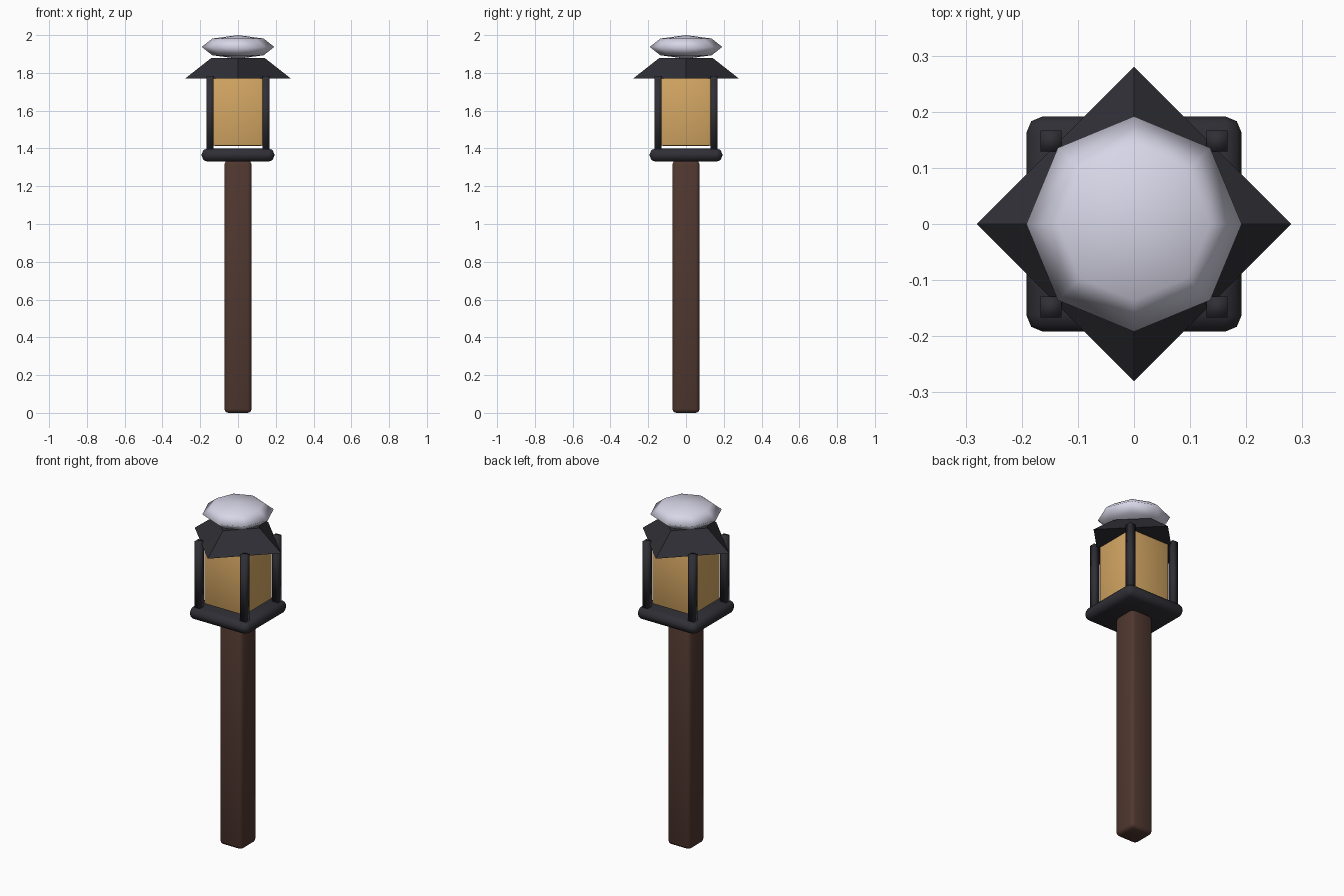
import bpy, math

if "Cube" in bpy.data.objects:
    bpy.data.objects.remove(bpy.data.objects["Cube"])


def material(name, rgb):
    m = bpy.data.materials.new(name)
    m.diffuse_color = (*rgb, 1)
    m.use_nodes = True
    m.node_tree.nodes["Principled BSDF"].inputs["Base Color"].default_value = m.diffuse_color
    return m


wood = material("dark_wood", (0.080, 0.039, 0.029))
metal = material("dark_metal", (0.028, 0.028, 0.036))
glass = material("amber_glass", (0.66, 0.385, 0.125))
snow = material("snow", (0.70, 0.69, 0.82))


def finish(ob, name, mat):
    ob.name = name
    ob.data.materials.append(mat)
    for p in ob.data.polygons:
        p.use_smooth = True
    return ob


def box(name, mat, half, z0, z1, x=0, y=0, bevel=0.0):
    bpy.ops.mesh.primitive_cube_add(size=1, location=(x, y, (z0 + z1) / 2))
    ob = bpy.context.object
    ob.scale = (2 * half, 2 * half, z1 - z0)
    bpy.ops.object.transform_apply(location=False, rotation=False, scale=True)
    finish(ob, name, mat)
    if bevel:
        mod = ob.modifiers.new("rounded_edges", 'BEVEL')
        mod.width = bevel
        mod.segments = 2
        mod.limit_method = 'NONE'
    return ob


# Wooden pole and the tray on top of it
box("pole", wood, 0.072, 0.0, 1.335, bevel=0.02)
box("tray", metal, 0.192, 1.33, 1.40, bevel=0.03)

# Glowing panes
box("lamp_glass", glass, 0.13, 1.414, 1.785, bevel=0.006)

# Four corner bars
for i, (sx, sy) in enumerate([(-1, -1), (1, -1), (1, 1), (-1, 1)]):
    box(f"corner_bar_{i + 1}", metal, 0.0185, 1.385, 1.783, sx * 0.148, sy * 0.148)

# Four-sided roof, its corners pointing along the axes
bpy.ops.mesh.primitive_cone_add(vertices=4, radius1=0.28, radius2=0.14,
                                depth=0.11, location=(0, 0, 1.825))
finish(bpy.context.object, "roof", metal)
bpy.ops.object.shade_smooth_by_angle(angle=math.radians(40))

# Flattened snow cap
bpy.ops.mesh.primitive_uv_sphere_add(segments=8, ring_count=4, radius=1,
                                     location=(0, 0, 1.9375))
cap = bpy.context.object
cap.scale = (0.192, 0.192, 0.0625)
bpy.ops.object.transform_apply(location=False, rotation=False, scale=True)
finish(cap, "snow_cap", snow)
